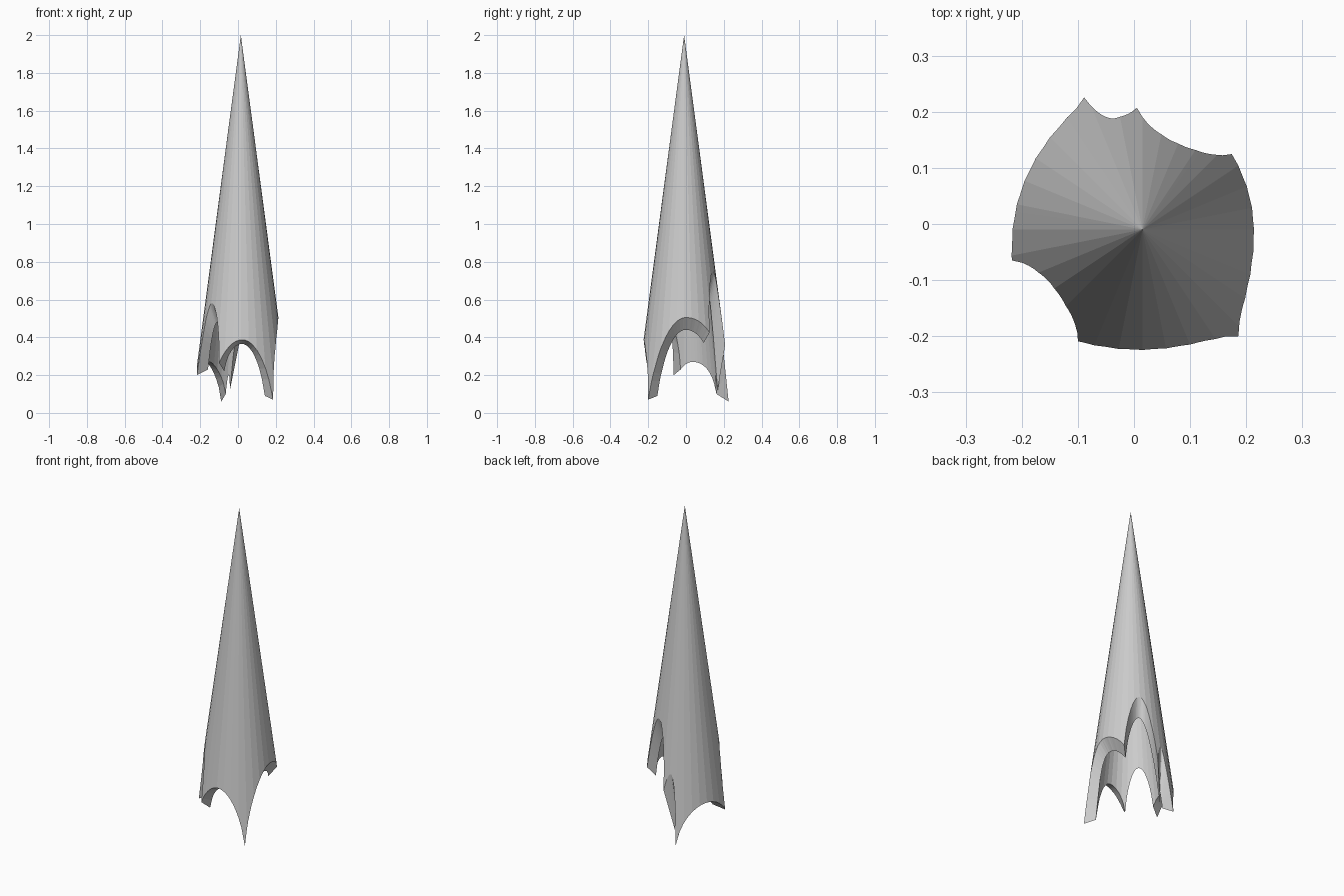
import bpy, bmesh, math

if "Cube" in bpy.data.objects:
    bpy.data.objects.remove(bpy.data.objects["Cube"])

SIDES = 32
CX, CY = 0.015, -0.01

# Outer and inner cone: tip height and radius gained per unit of drop
OUTER = (2.0, 0.1330)
INNER = (1.85, 0.1086)

# Lower edge, alternating spike / arch top: outer angle, outer z, inner angle, inner z
KNOTS = [
    (-48.0, 0.07, -48, 0.09), (3, 0.505, 3, 0.44),
    (40.2, 0.425, 40, 0.37), (67, 0.75, 70, 0.64),
    (92.6, 0.36, 108, 0.12), (103, 0.46, 111, 0.20),
    (113.8, 0.06, 115, 0.10), (158, 0.29, 165, 0.27),
    (193.3, 0.20, 186, 0.23), (215.4, 0.58, 214, 0.48),
    (240.0, 0.265, 240, 0.22), (272, 0.387, 272, 0.365),
]


def arch_drop(u, drop):
    """Part of an ellipse falling from the arch top (u=0) to the spike (u=1)."""
    w = 0.7 if drop < 0.13 else 0.975
    return drop * (1 - math.sqrt(1 - (w * u) ** 2)) / (1 - math.sqrt(1 - w * w))


def cone_point(cone, angle, z):
    """Point on a faceted cone at a given angle and height."""
    tip, slope = cone
    step = 360 / SIDES
    off = math.radians(angle % step - step / 2)
    r = (tip - z) * slope * math.cos(math.pi / SIDES) / math.cos(off)
    a = math.radians(angle)
    return (CX + r * math.cos(a), CY + r * math.sin(a), z)


# Sample both edges, keeping the facet creases of the outer cone
outer_pts, inner_pts = [], []
closed = KNOTS + [(KNOTS[0][0] + 360, KNOTS[0][1], KNOTS[0][2] + 360, KNOTS[0][3])]
for i in range(len(KNOTS)):
    a, b = closed[i], closed[i + 1]
    rising = i % 2 == 0
    us = [k / 10 for k in range(10)]
    for f in range(-SIDES, 2 * SIDES):
        u = (f * 360 / SIDES - a[0]) / (b[0] - a[0])
        if 0 < u < 1 and min(abs(u - v) for v in us) > 0.005:
            us.append(u)
    for u in sorted(us):
        t = 1 - u if rising else u
        for cone, c, pts in ((OUTER, 0, outer_pts), (INNER, 2, inner_pts)):
            top, low = (b[c + 1], a[c + 1]) if rising else (a[c + 1], b[c + 1])
            angle = a[c] + (b[c] - a[c]) * u
            pts.append(cone_point(cone, angle, top - arch_drop(t, top - low)))

# Hollow spire: outer wall, inner wall and the scalloped rim between them
bm = bmesh.new()
outer_tip = bm.verts.new((CX, CY, OUTER[0]))
inner_tip = bm.verts.new((CX, CY, INNER[0]))
outer = [bm.verts.new(p) for p in outer_pts]
inner = [bm.verts.new(p) for p in inner_pts]
n = len(outer)
for i in range(n):
    j = (i + 1) % n
    bm.faces.new((outer_tip, outer[i], outer[j]))
    bm.faces.new((inner_tip, inner[j], inner[i]))
    bm.faces.new((outer[i], inner[i], inner[j], outer[j]))
bmesh.ops.recalc_face_normals(bm, faces=bm.faces)

mesh = bpy.data.meshes.new("scalloped_spire")
bm.to_mesh(mesh)
bm.free()
spire = bpy.data.objects.new("scalloped_spire", mesh)
bpy.context.collection.objects.link(spire)
